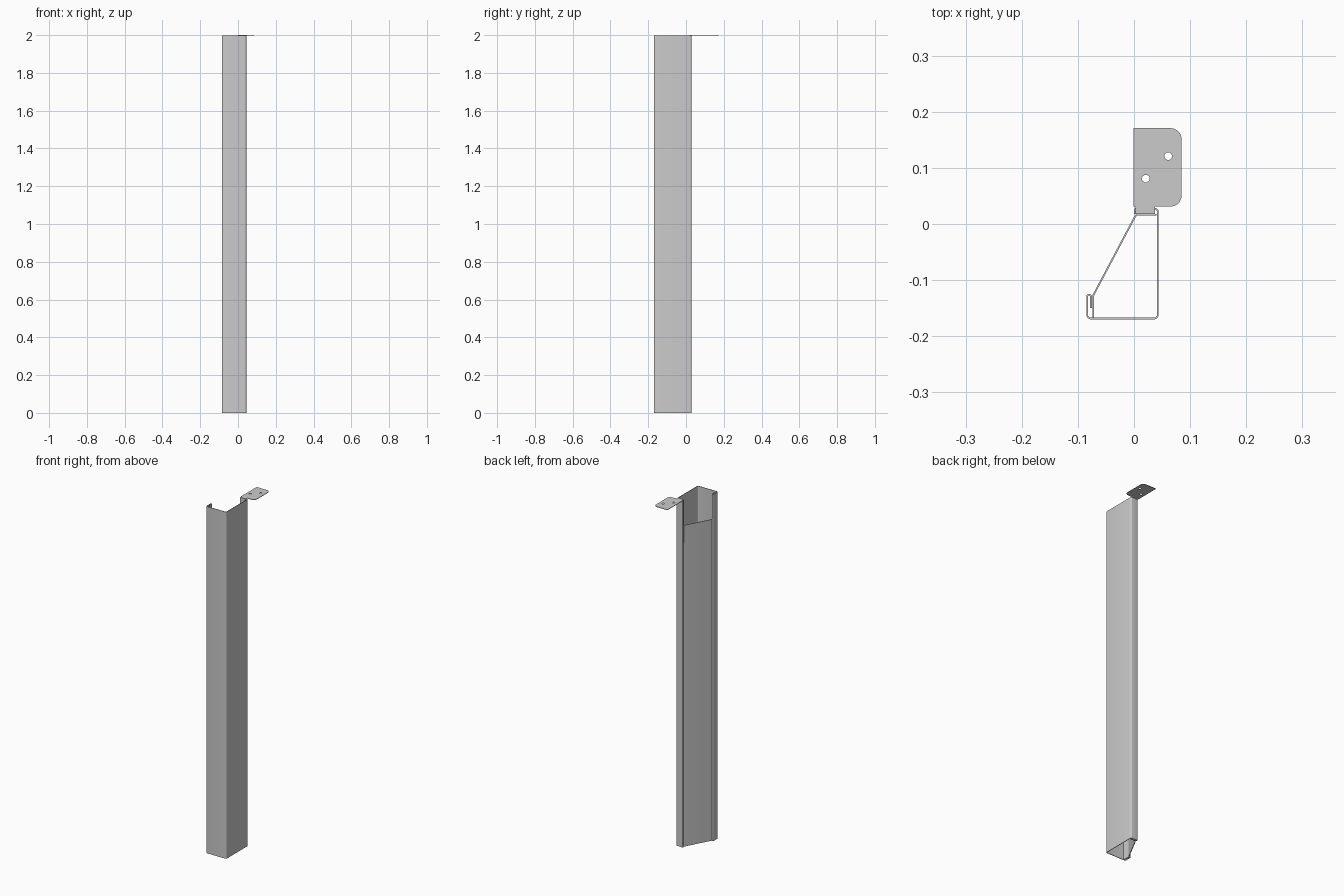
import bpy, bmesh, math
from mathutils import Vector

if "Cube" in bpy.data.objects:
    bpy.data.objects.remove(bpy.data.objects["Cube"])

T = 0.003    # sheet thickness
H = 2.0      # overall height


def rounded(path, steps=5):
    """Open path of (x, y, corner_radius) -> points with rounded corners."""
    out = []
    for i, (x, y, r) in enumerate(path):
        p = Vector((x, y))
        if r == 0 or i in (0, len(path) - 1):
            out.append(p)
            continue
        u = (Vector(path[i - 1][:2]) - p).normalized()
        v = (Vector(path[i + 1][:2]) - p).normalized()
        half = u.angle(v) / 2
        c = p + (u + v).normalized() * (r / math.sin(half))
        a = p + u * (r / math.tan(half)) - c
        b = p + v * (r / math.tan(half)) - c
        total = a.angle(b)
        for k in range(steps + 1):
            t = k / steps
            out.append(c + (a * math.sin((1 - t) * total) + b * math.sin(t * total)) / math.sin(total))
    # drop coincident points where two bends meet
    return [p for i, p in enumerate(out) if i == 0 or (p - out[i - 1]).length > 1e-5]


def smooth(ob):
    bpy.ops.object.select_all(action='DESELECT')
    ob.select_set(True)
    bpy.context.view_layer.objects.active = ob
    bpy.ops.object.shade_smooth_by_angle(angle=math.radians(30))


def folded_sheet(name, path, z0, z1):
    """Bent sheet of thickness T following a centre line, extruded in z."""
    pts = rounded(path)
    dirs = [(b - a).normalized() for a, b in zip(pts, pts[1:])]
    bm = bmesh.new()
    rings = []
    for i, p in enumerate(pts):
        d0 = dirs[max(i - 1, 0)]
        d1 = dirs[min(i, len(dirs) - 1)]
        d = (d0 + d1).normalized()
        n = Vector((-d.y, d.x)) * (T / 2 / d.dot(d0))
        rings.append([bm.verts.new((*(p + s * n), z)) for s, z in ((1, z0), (-1, z0), (-1, z1), (1, z1))])
    for a, b in zip(rings, rings[1:]):
        for k in range(4):
            bm.faces.new((a[k], a[(k + 1) % 4], b[(k + 1) % 4], b[k]))
    bm.faces.new(rings[0])
    bm.faces.new(rings[-1])
    bmesh.ops.recalc_face_normals(bm, faces=bm.faces)
    me = bpy.data.meshes.new(name)
    bm.to_mesh(me)
    bm.free()
    ob = bpy.data.objects.new(name, me)
    bpy.context.collection.objects.link(ob)
    smooth(ob)


def flat_plate(name, loops, z):
    """Filled outline with holes, thickness T."""
    cu = bpy.data.curves.new(name, 'CURVE')
    cu.dimensions = '2D'
    cu.fill_mode = 'BOTH'
    cu.extrude = T / 2
    for loop in loops:
        s = cu.splines.new('POLY')
        s.points.add(len(loop) - 1)
        for pt, p in zip(s.points, loop):
            pt.co = (p[0], p[1], 0, 1)
        s.use_cyclic_u = True
    ob = bpy.data.objects.new(name, cu)
    ob.location.z = z
    bpy.context.collection.objects.link(ob)
    bpy.ops.object.select_all(action='DESELECT')
    ob.select_set(True)
    bpy.context.view_layer.objects.active = ob
    bpy.ops.object.convert(target='MESH')


def hole(x, y, r=0.007, n=10):
    return [(x + r * math.cos(2 * math.pi * k / n), y + r * math.sin(2 * math.pi * k / n)) for k in range(n)]


# outer channel: two walls, each ending in a folded-back hook
folded_sheet("outer_channel", [
    (-0.0765, -0.150, 0), (-0.0765, -0.126, 0.0035), (-0.0835, -0.126, 0.0035),
    (-0.0835, -0.1685, 0.007), (0.0425, -0.1685, 0.007), (0.0425, 0.0275, 0.006),
    (0.0015, 0.0275, 0.0025), (0.0015, 0.0220, 0.0025), (0.026, 0.0220, 0)], 0, H - T)

# diagonal closing panel, stopping short of the top
folded_sheet("inner_panel", [
    (-0.0725, -0.1665, 0), (-0.0725, -0.127, 0.006),
    (0.0035, 0.0165, 0.006), (0.0405, 0.0165, 0)], 0, 1.85)

# top mounting plate with neck and two screw holes
outline = rounded([
    (0.003, 0.018, 0), (0.037, 0.018, 0), (0.037, 0.031, 0), (0.085, 0.031, 0.02),
    (0.085, 0.171, 0.02), (-0.001, 0.171, 0), (-0.001, 0.031, 0), (0.003, 0.031, 0)])
flat_plate("mounting_plate", [outline, hole(0.021, 0.081), hole(0.061, 0.121)], H - T / 2)

# tab hanging from the plate neck, tucked behind the channel lip
folded_sheet("mounting_tab", [(0.0, 0.0193, 0), (0.037, 0.0193, 0)], 1.75, H - T)
